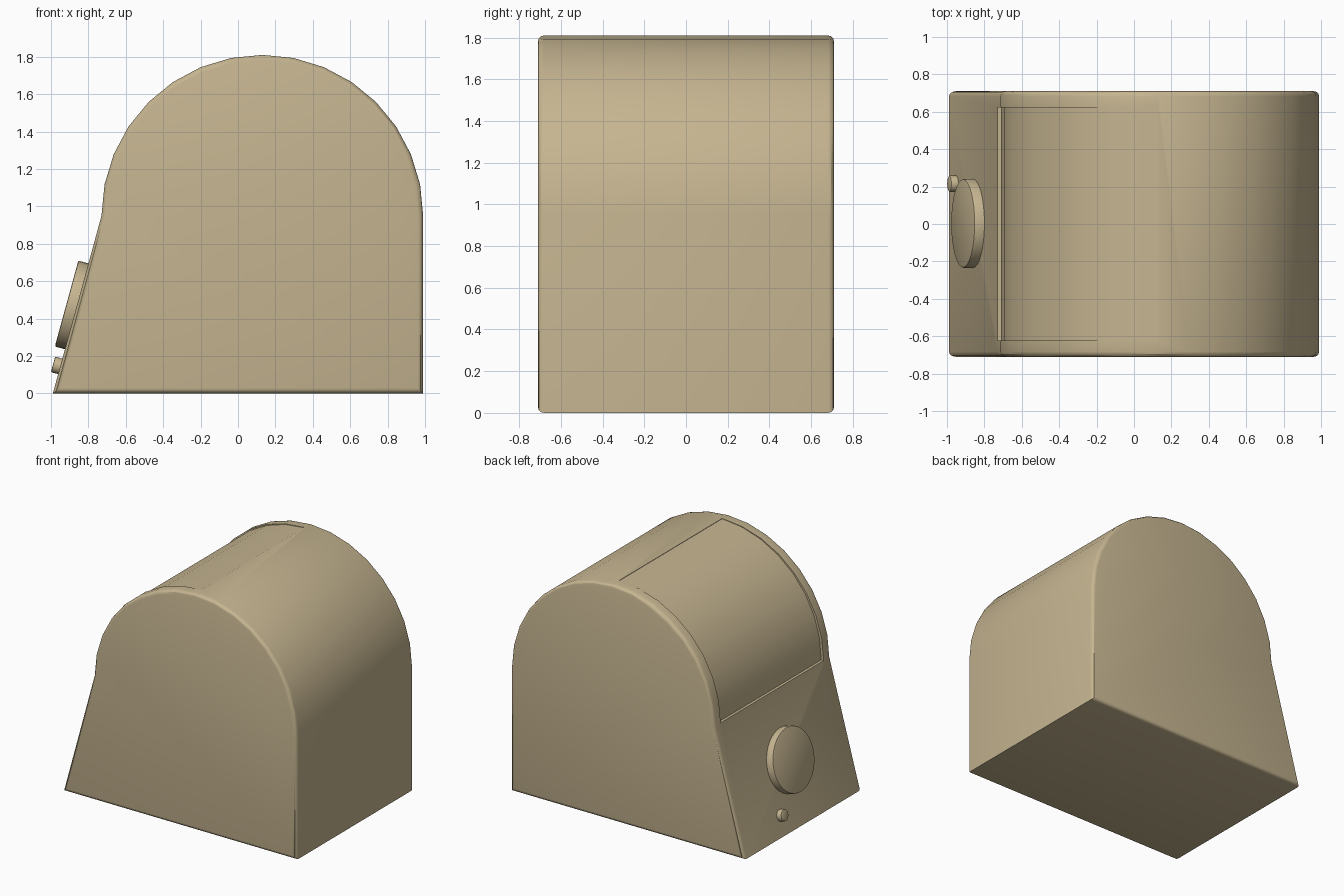
import bpy, bmesh, math
from mathutils import Vector

if "Cube" in bpy.data.objects:
    bpy.data.objects.remove(bpy.data.objects["Cube"])

tan = bpy.data.materials.new("tan")
tan.diffuse_color = (0.56, 0.46, 0.28, 1)
tan.use_nodes = True
tan.node_tree.nodes["Principled BSDF"].inputs["Base Color"].default_value = tan.diffuse_color

CX, CZ, R = 0.13, 0.95, 0.86      # rounded top
HALF = 0.71                       # half depth
FOOT = -0.99


def finish(ob):
    ob.data.materials.append(tan)
    bpy.ops.object.select_all(action='DESELECT')
    ob.select_set(True)
    bpy.context.view_layer.objects.active = ob
    bpy.ops.object.shade_smooth_by_angle(angle=math.radians(30))


def new_object(name, bm):
    bmesh.ops.recalc_face_normals(bm, faces=bm.faces)
    me = bpy.data.meshes.new(name)
    bm.to_mesh(me)
    bm.free()
    ob = bpy.data.objects.new(name, me)
    bpy.context.collection.objects.link(ob)
    return ob


def on_arc(a, r):
    return (CX + r * math.cos(a), CZ + r * math.sin(a))


def prism(name, outline, half, bevel=0.0):
    """Extrude an xz outline along y, rounding the rims of both ends."""
    bm = bmesh.new()
    face = bm.faces.new([bm.verts.new((x, -half, z)) for x, z in outline])
    ext = bmesh.ops.extrude_face_region(bm, geom=[face])
    for v in ext['geom']:
        if isinstance(v, bmesh.types.BMVert):
            v.co.y = half
    if not any(f.calc_center_median().y < -half + 1e-4 for f in bm.faces):
        bm.faces.new([v for v in bm.verts if v.co.y < 0])
    if bevel:
        rims = [e for e in bm.edges if abs(e.verts[0].co.y - e.verts[1].co.y) < 1e-5]
        bmesh.ops.bevel(bm, geom=rims, offset=bevel, segments=3, profile=0.5,
                        affect='EDGES')
    return new_object(name, bm)


# Body: slanted control side, straight back, half-round top
arc = [on_arc(math.pi * i / 16, R) for i in range(17)]
body = prism("bread_box_body", [(FOOT, 0), (0.99, 0)] + arc, HALF, 0.028)

# Shallow lid recess, deepest at the lower edge
steps = [math.pi / 2 + math.pi / 2 * i / 8 for i in range(9)]
inner = [on_arc(a, R - 0.003 - 0.018 * i / 8) for i, a in enumerate(steps)]
outer = [on_arc(a, R + 0.08) for a in reversed(steps)]
cutter = prism("lid_recess_cutter", inner + outer, 0.623)
cutter.hide_render = True
mod = body.modifiers.new("lid_recess", 'BOOLEAN')
mod.operation = 'DIFFERENCE'
mod.solver = 'EXACT'
mod.object = cutter
bpy.context.view_layer.objects.active = body
bpy.ops.object.modifier_apply(modifier=mod.name)
bpy.data.objects.remove(cutter)
finish(body)

# Round pieces standing out from the slanted side
slope = Vector((CX - R - FOOT, 0, CZ)).normalized()
normal = Vector((-slope.z, 0, slope.x))


def disc(name, y, z, radius, height, sides, bevel):
    bm = bmesh.new()
    sink = 0.02
    bmesh.ops.create_cone(bm, cap_ends=True, segments=sides, radius1=radius,
                          radius2=radius, depth=height + sink)
    rim = [e for e in bm.edges if all(v.co.z > 0 for v in e.verts)]
    bmesh.ops.bevel(bm, geom=rim, offset=bevel, segments=2, profile=0.5,
                    affect='EDGES')
    ob = new_object(name, bm)
    base = Vector((FOOT, y, 0)) + slope * (z / slope.z)
    ob.location = base + normal * (height - sink) / 2
    ob.rotation_euler = normal.to_track_quat('Z', 'Y').to_euler()
    finish(ob)


disc("handle_disc", 0.003, 0.466, 0.238, 0.056, 32, 0.008)
disc("small_button", 0.215, 0.145, 0.043, 0.04, 16, 0.006)
